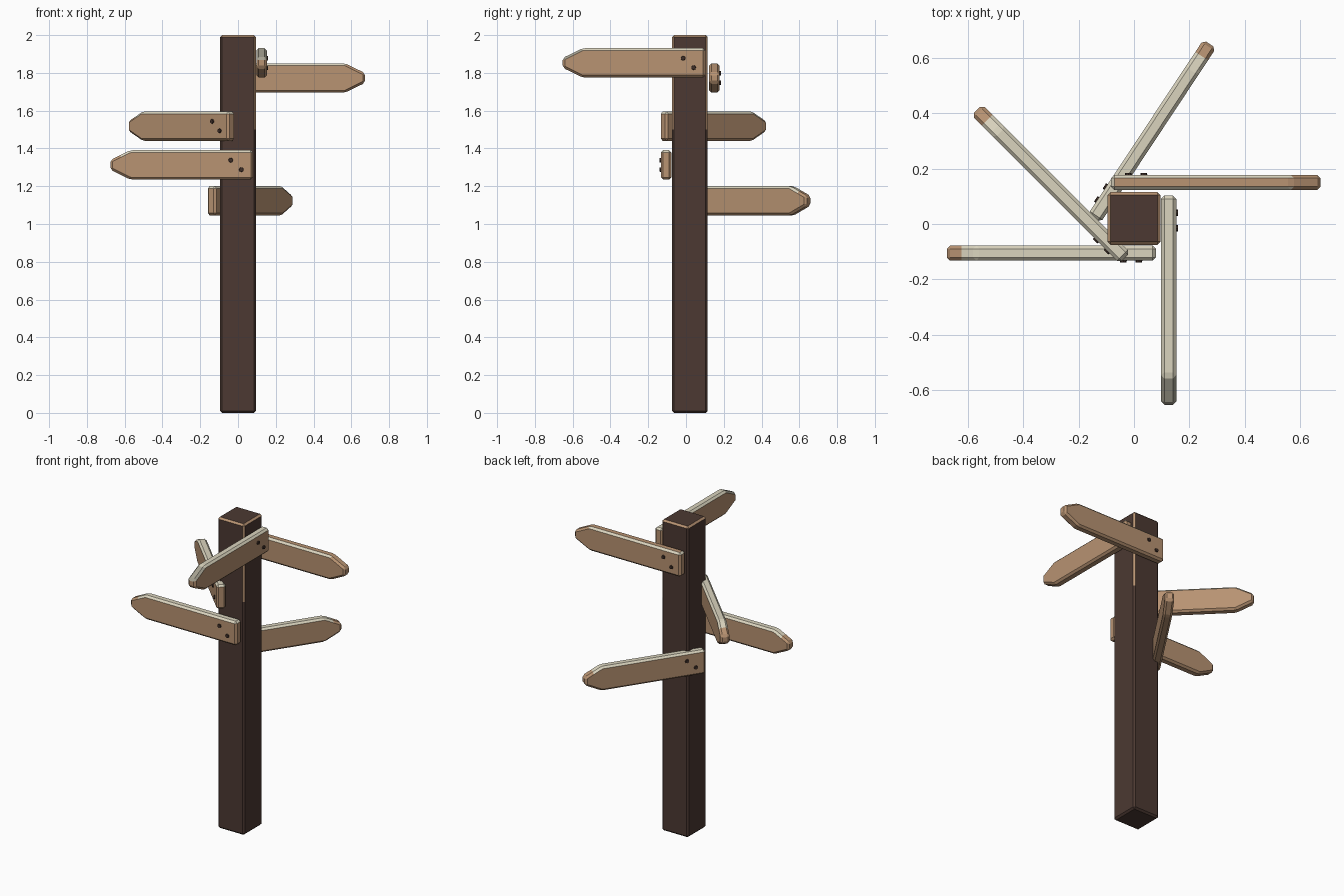
import bpy, bmesh, math
from mathutils import Matrix, Vector

cube = bpy.data.objects.get("Cube")
if cube:
    bpy.data.objects.remove(cube, do_unlink=True)


def material(name, rgb):
    linear = [((c / 255 + 0.055) / 1.055) ** 2.4 for c in rgb]
    m = bpy.data.materials.new(name)
    m.use_nodes = True
    m.diffuse_color = (*linear, 1)
    m.node_tree.nodes["Principled BSDF"].inputs["Base Color"].default_value = (*linear, 1)
    return m


BARK = material("dark brown wood", (76, 57, 50))
TAN = material("tan wood", (184, 147, 114))
CREAM = material("cream worn edge", (218, 212, 190))
GREY = material("grey worn edge", (166, 162, 146))
NAIL = material("dark nail", (62, 46, 40))


def make_object(name, bm, materials, matrix=Matrix()):
    mesh = bpy.data.meshes.new(name)
    bm.to_mesh(mesh)
    bm.free()
    for m in materials:
        mesh.materials.append(m)
    obj = bpy.data.objects.new(name, mesh)
    bpy.context.collection.objects.link(obj)
    obj.matrix_world = matrix
    return obj


def bevel_all(bm, width):
    bmesh.ops.bevel(bm, geom=bm.edges[:], offset=width, segments=1,
                    profile=0.5, affect='EDGES')


def cut(bm, point, normal):
    bmesh.ops.bisect_plane(bm, geom=bm.verts[:] + bm.edges[:] + bm.faces[:],
                           plane_co=point, plane_no=normal)
    bm.normal_update()


# Post: dark beam with worn tan rim and upper corners
POST_Y, POST_WIDTH = 0.02, 0.19
bm = bmesh.new()
bmesh.ops.create_cube(bm, size=1)
bmesh.ops.scale(bm, vec=(POST_WIDTH, POST_WIDTH, 2), verts=bm.verts)
bmesh.ops.translate(bm, vec=(0, POST_Y, 1), verts=bm.verts)
bevel_all(bm, 0.011)
cut(bm, (0, 0, 1.5), (0, 0, 1))
for f in bm.faces:
    n, z = f.normal, f.calc_center_median().z
    rim = z > 1.9 and 0.2 < n.z < 0.9
    corner = z > 1.5 and n.x > 0.3 and abs(n.y) > 0.3
    f.material_index = int(rim or corner)
make_object("post", bm, [BARK, TAN])

# Sign boards: pointed planks with worn top edges and two nails
LENGTH, HEIGHT, THICK = 0.755, 0.155, 0.055
TAPER, TIP = 0.105, 0.026


def sign(name, x, y, z, angle, worn_slope, bare_top=False):
    end, top = LENGTH / 2, HEIGHT / 2
    upper = [(-end, top), (end - TAPER, top), (end, TIP)]
    outline = upper + [(px, -pz) for px, pz in reversed(upper)]
    bm = bmesh.new()
    face = bm.faces.new([bm.verts.new((px, -THICK / 2, pz)) for px, pz in outline])
    grown = bmesh.ops.extrude_face_region(bm, geom=[face])["geom"]
    bmesh.ops.translate(bm, vec=(0, THICK, 0),
                        verts=[v for v in grown if isinstance(v, bmesh.types.BMVert)])
    bmesh.ops.recalc_face_normals(bm, faces=bm.faces[:])
    bevel_all(bm, 0.012)
    cut(bm, (end - TAPER / 2, 0, 0), (1, 0, 0))
    for f in bm.faces:
        c = f.calc_center_median()
        if f.normal.z < 0.3:
            continue
        if c.x > end - TAPER:
            if worn_slope == "all" or (worn_slope == "half" and c.x < end - TAPER / 2):
                f.material_index = 2 if worn_slope == "all" else 1
        elif not (bare_top and f.normal.z > 0.95):
            f.material_index = 1
    place = Matrix.Translation((x, y, z)) @ Matrix.Rotation(math.radians(angle), 4, 'Z')
    make_object(name, bm, [TAN, CREAM, GREY], place)

    # Nails on the outward face
    for i, (along, up) in enumerate([(0.062, -0.025), (0.118, 0.025)]):
        bm = bmesh.new()
        bmesh.ops.create_cone(bm, cap_ends=True, segments=8, radius1=0.014,
                              radius2=0.011, depth=0.014)
        spot = Matrix.Translation(Vector((along - end, THICK / 2, up)))
        make_object(f"{name}_nail_{i + 1}", bm, [NAIL],
                    place @ spot @ Matrix.Rotation(-math.pi / 2, 4, 'X'))


sign("top_sign", 0.125, -0.275, 1.853, -90, "all")
sign("upper_back_sign", 0.295, 0.15, 1.773, 0, "none", bare_top=True)
sign("middle_diagonal_sign", -0.30, 0.145, 1.518, 135, "half")
sign("front_sign", -0.298, -0.105, 1.313, 180, "half")
sign("low_back_sign", 0.065, 0.335, 1.123, 56.5, "half")
